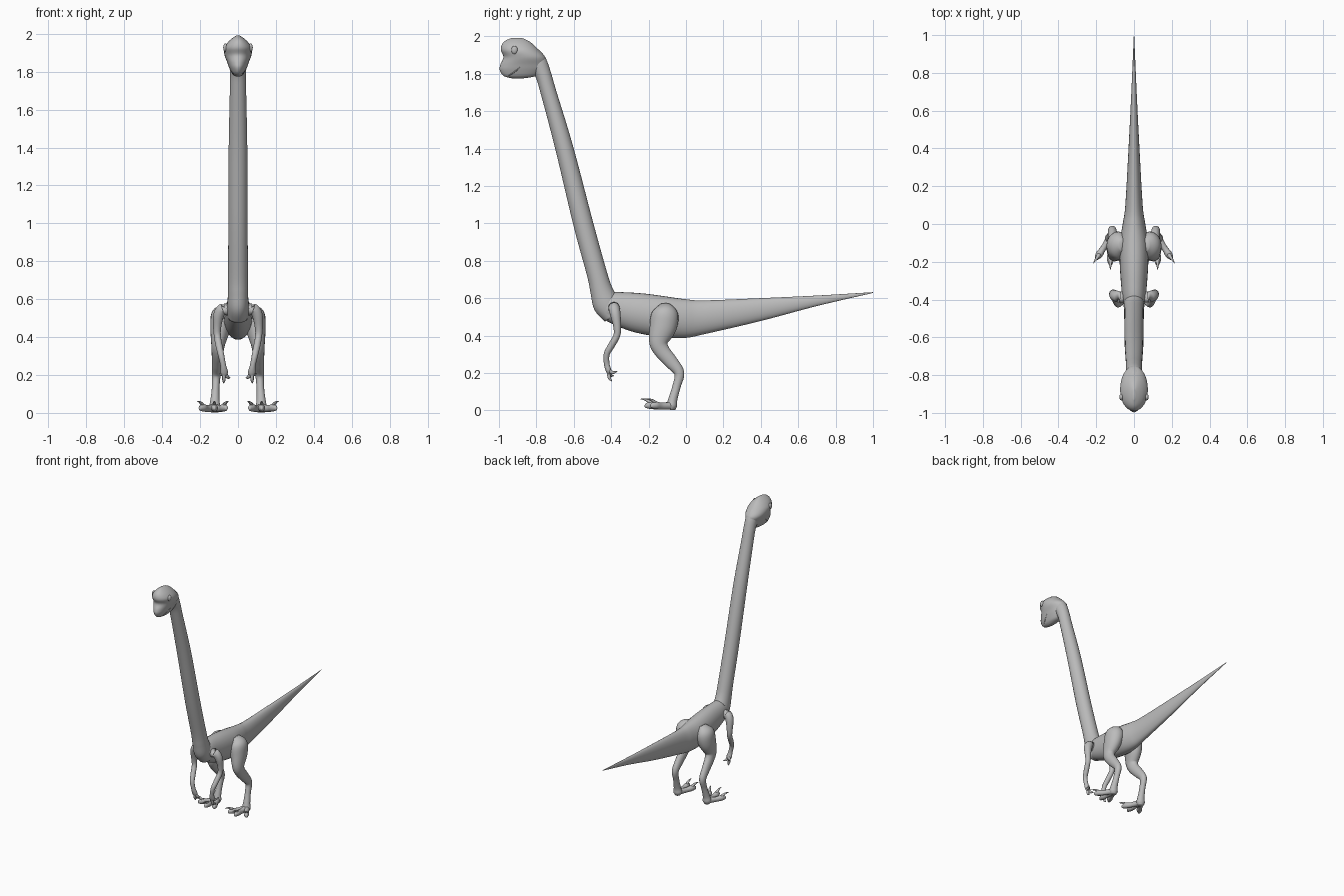
import bpy, bmesh, math
from mathutils import Vector

cube = bpy.data.objects.get("Cube")
if cube:
    bpy.data.objects.remove(cube)

skin = bpy.data.materials.new("grey skin")
skin.use_nodes = True
GREY = (0.5, 0.5, 0.5, 1)
skin.diffuse_color = GREY
skin.node_tree.nodes["Principled BSDF"].inputs["Base Color"].default_value = GREY


def finish(bm, name, mirror):
    bmesh.ops.recalc_face_normals(bm, faces=bm.faces)
    mesh = bpy.data.meshes.new(name)
    bm.to_mesh(mesh)
    bm.free()
    mesh.materials.append(skin)
    mesh.shade_smooth()
    obj = bpy.data.objects.new(name, mesh)
    bpy.context.collection.objects.link(obj)
    if mirror:
        obj.modifiers.new("mirror", 'MIRROR')
    return obj


def spline(rows, steps):
    """Smooth curve through all rows of numbers."""
    out = []
    for i in range(len(rows) - 1):
        p0, p3 = rows[max(i - 1, 0)], rows[min(i + 2, len(rows) - 1)]
        for s in range(steps):
            t = s / steps
            out.append([b + 0.5 * t * (c - a + t * (2*a - 5*b + 4*c - d + t * (3*(b - c) + d - a)))
                        for a, b, c, d in zip(p0, rows[i], rows[i + 1], p3)])
    return out + [list(rows[-1])]


def tube(name, rows, axis=None, mirror=False, sides=20, steps=5):
    """Skin elliptical rings; a row is x, y, z, half width, half depth."""
    rows = spline([r if len(r) == 5 else (*r, r[3]) for r in rows], steps)
    pts = [Vector(r[:3]) for r in rows]
    bm = bmesh.new()
    rings = []
    for i, (p, r) in enumerate(zip(pts, rows)):
        t = Vector(axis) if axis else (pts[min(i + 1, len(pts) - 1)] - pts[max(i - 1, 0)]).normalized()
        side = (Vector((1, 0, 0)) - t * t.x).normalized()
        up = t.cross(side)
        w, d = max(r[3], 0.0008), max(r[4], 0.0008)
        rings.append([bm.verts.new(p + side * w * math.cos(a) + up * d * math.sin(a))
                      for a in (2 * math.pi * k / sides for k in range(sides))])
    for a, b in zip(rings, rings[1:]):
        for k in range(sides):
            n = (k + 1) % sides
            bm.faces.new((a[k], a[n], b[n], b[k]))
    bm.faces.new(rings[0])
    bm.faces.new(rings[-1])
    return finish(bm, name, mirror)


def ball(name, centre, size):
    bm = bmesh.new()
    bmesh.ops.create_uvsphere(bm, u_segments=16, v_segments=10, radius=1)
    bmesh.ops.scale(bm, vec=size, verts=bm.verts)
    bmesh.ops.translate(bm, vec=centre, verts=bm.verts)
    return finish(bm, name, True)


# Torso and tail: y, top, bottom, half width
torso = [(-.475, .57, .53, .015), (-.455, .60, .50, .042), (-.40, .63, .465, .06),
         (-.30, .63, .425, .07), (-.20, .622, .402, .076), (-.10, .608, .388, .076),
         (0, .594, .388, .06), (.10, .588, .408, .046), (.40, .60, .478, .029),
         (.70, .614, .558, .014), (1, .632, .628, .001)]
tube("torso_and_tail", [(0, y, (t + b) / 2, w, (t - b) / 2) for y, t, b, w in torso],
     axis=(0, 1, 0), sides=28)

# Long neck, rising into the back of the skull
tube("neck", [(0, -.39, .50, .05), (0, -.425, .565, .055, .07), (0, -.452, .64, .053, .06),
              (0, -.476, .73, .052, .054), (0, -.55, 1, .051, .053), (0, -.65, 1.4, .049, .048),
              (0, -.735, 1.7, .043, .042), (0, -.765, 1.80, .042, .043),
              (0, -.80, 1.87, .042, .05), (0, -.85, 1.92, .035, .045)], sides=28)

# Head: z, front, back, half width
head = [(1.775, -.93, -.87, .012), (1.788, -.975, -.80, .03), (1.82, -.996, -.76, .046),
        (1.85, -.992, -.75, .057), (1.888, -.976, -.752, .071), (1.925, -.99, -.785, .072),
        (1.955, -.985, -.815, .054), (1.977, -.965, -.845, .03), (1.992, -.93, -.88, .006)]
tube("head", [(0, (f + b) / 2, z, w, (b - f) / 2) for z, f, b, w in head],
     axis=(0, 0, 1), sides=28)
ball("eyes", (.067, -.917, 1.927), (.011, .017, .022))
tube("mouth_corners", [(.022, -.95, 1.79, .002), (.037, -.92, 1.808, .004), (.051, -.885, 1.836, .002)],
     mirror=True, sides=8)

# Hind legs from hip to sole
tube("hind_legs", [(.06, -.112, .565, .02, .03), (.078, -.112, .52, .06, .07),
                   (.092, -.122, .45, .055, .073), (.104, -.146, .37, .038, .052),
                   (.108, -.13, .32, .031, .042), (.112, -.08, .26, .026, .036),
                   (.115, -.036, .20, .023, .027), (.118, -.05, .13, .02, .022),
                   (.122, -.07, .06, .025, .024), (.123, -.076, .025, .031, .028),
                   (.123, -.078, .003, .02, .02)], mirror=True)

# Three clawed toes on each foot
for name, tx, ty in (("inner", .062, -.20), ("middle", .125, -.215), ("outer", .2, -.185)):
    def along(f, z, r, d):
        return (.123 + (tx - .123) * f, -.07 + (ty + .07) * f, z, r, d)
    tube(name + "_toes", [along(0, .025, .022, .022), along(.5, .023, .016, .018),
                          along(.8, .027, .019, .02), along(1, .025, .009, .012),
                          along(1.04, .025, .002, .003)], mirror=True, sides=12)
    tube(name + "_claws", [along(.8, .04, .011, .01), along(1, .056, .007, .006),
                           along(1.2, .061, .001, .001)], mirror=True, sides=8)

# Thin arms with bent elbows
tube("arms", [(.04, -.385, .54, .03), (.08, -.385, .548, .03), (.102, -.378, .515, .028),
              (.11, -.368, .45, .021), (.108, -.37, .40, .018), (.098, -.40, .345, .018),
              (.088, -.424, .30, .016), (.078, -.424, .25, .015), (.073, -.415, .215, .02, .015),
              (.072, -.41, .195, .012, .01)], mirror=True)

# Three curved fingers on each hand
for name, x, y, z in (("inner", .04, -.385, .185), ("middle", .076, -.395, .155), ("thumb", .098, -.366, .21)):
    tube(name + "_fingers", [(.073, -.417, .225, .009),
                             ((.073 + x) / 2, (y - .425) / 2, (z + .195) / 2, .009),
                             (x, y, z, .001)], mirror=True, sides=10)
